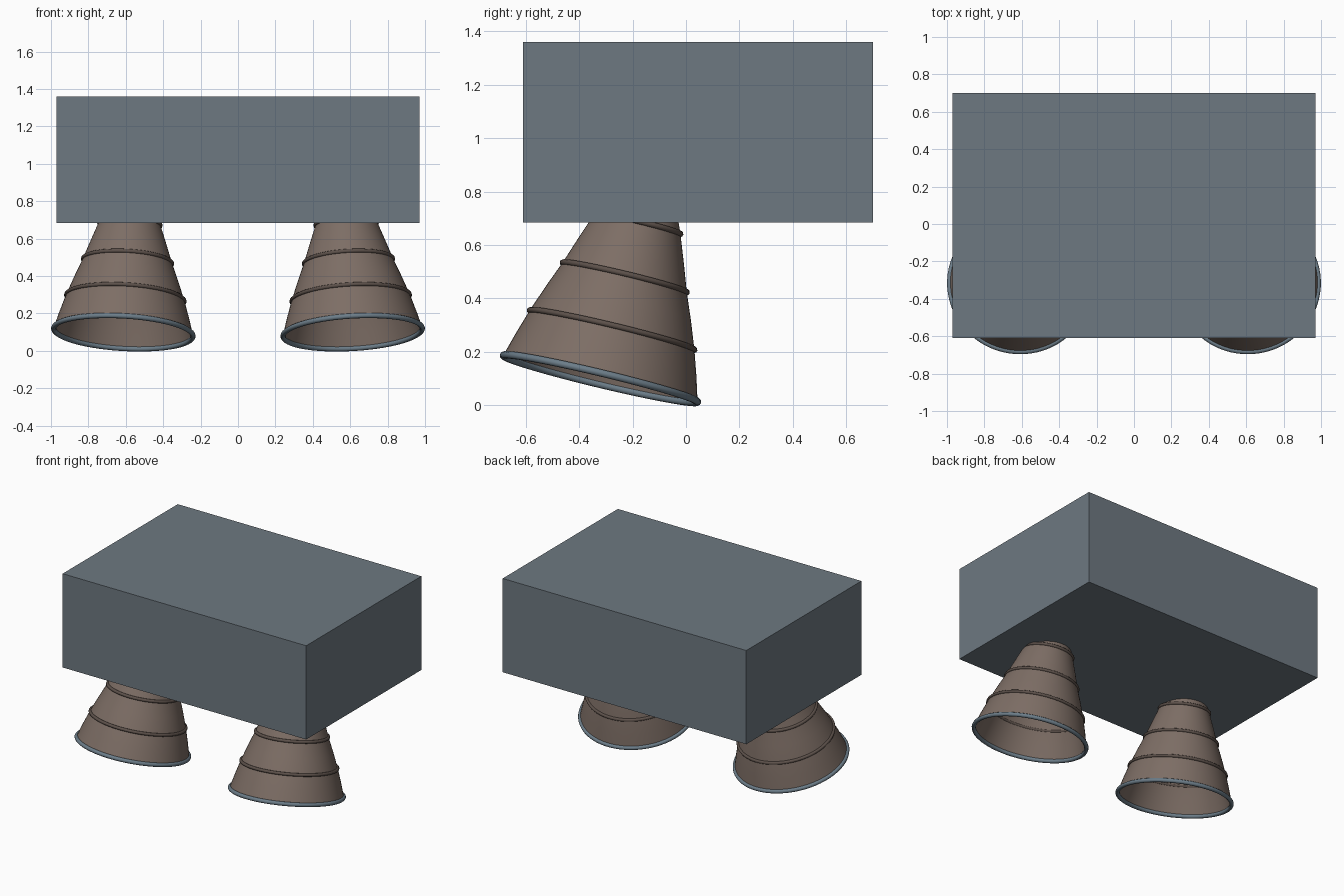
import bpy, bmesh, math
from mathutils import Vector, Matrix

cube = bpy.data.objects.get("Cube")
if cube:
    bpy.data.objects.remove(cube, do_unlink=True)


def material(name, rgb):
    m = bpy.data.materials.new(name)
    m.use_nodes = True
    m.diffuse_color = (*rgb, 1)
    m.node_tree.nodes["Principled BSDF"].inputs["Base Color"].default_value = (*rgb, 1)
    return m


HULL = material("slate grey", (0.155, 0.190, 0.220))
BELL = material("warm brown", (0.205, 0.155, 0.130))
BAND = material("dark brown", (0.110, 0.083, 0.070))
RIM = material("blue grey", (0.150, 0.205, 0.250))


def add_object(name, bm, mat, matrix=Matrix(), smooth=True):
    bmesh.ops.recalc_face_normals(bm, faces=bm.faces)
    mesh = bpy.data.meshes.new(name)
    bm.to_mesh(mesh)
    bm.free()
    mesh.materials.append(mat)
    ob = bpy.data.objects.new(name, mesh)
    bpy.context.collection.objects.link(ob)
    ob.matrix_world = matrix
    if smooth:
        bpy.ops.object.select_all(action="DESELECT")
        ob.select_set(True)
        bpy.context.view_layer.objects.active = ob
        bpy.ops.object.shade_smooth_by_angle(angle=math.radians(40))
    return ob


def revolve(profile, closed, steps=64):
    """Spin a (radius, height) profile around the z axis."""
    bm = bmesh.new()
    verts = [bm.verts.new((r, 0, z)) for r, z in profile]
    edges = [bm.edges.new(pair) for pair in zip(verts, verts[1:])]
    if closed:
        edges.append(bm.edges.new((verts[-1], verts[0])))
    bmesh.ops.spin(bm, geom=verts + edges, cent=(0, 0, 0), axis=(0, 0, 1),
                   angle=math.tau, steps=steps)
    bmesh.ops.remove_doubles(bm, verts=bm.verts, dist=0.0001)
    return bm


def tube(radius, height, thick, sides=10):
    angles = [math.tau * i / sides for i in range(sides)]
    return revolve([(radius + thick * math.cos(a), height + thick * math.sin(a))
                    for a in angles], True)


# Engine block
bm = bmesh.new()
bmesh.ops.create_cube(bm, size=1)
bmesh.ops.scale(bm, vec=(1.94, 1.31, 0.675), verts=bm.verts)
add_object("engine_block", bm, HULL,
           Matrix.Translation((0, 0.045, 1.0225)), smooth=False)

# Bell outline from the mouth to the throat, as (radius, distance along axis)
outer = [(0.374, 0), (0.348, 0.09), (0.317, 0.187), (0.279, 0.29),
         (0.239, 0.39), (0.204, 0.49), (0.165, 0.597), (0.13, 0.68)]
wall = 0.008
shell = outer + [(0, 0.68), (0, 0.67)] + [(r - wall, z) for r, z in reversed(outer[:-1])]

# Two canted nozzles, mirrored in x
for side, s in (("left", 1), ("right", -1)):
    axis = Vector((-0.057 * s, 0.233, 0.972))
    place = (Matrix.Translation((0.613 * s, -0.32, 0.1))
             @ axis.to_track_quat("Z", "Y").to_matrix().to_4x4())
    add_object(f"{side}_nozzle_bell", revolve(shell, True), BELL, place)
    add_object(f"{side}_nozzle_rim", tube(0.373, 0, 0.014), RIM, place)
    for i, k in enumerate((2, 4, 6)):
        r, z = outer[k]
        add_object(f"{side}_nozzle_band_{i + 1}", tube(r, z, 0.011), BAND, place)
